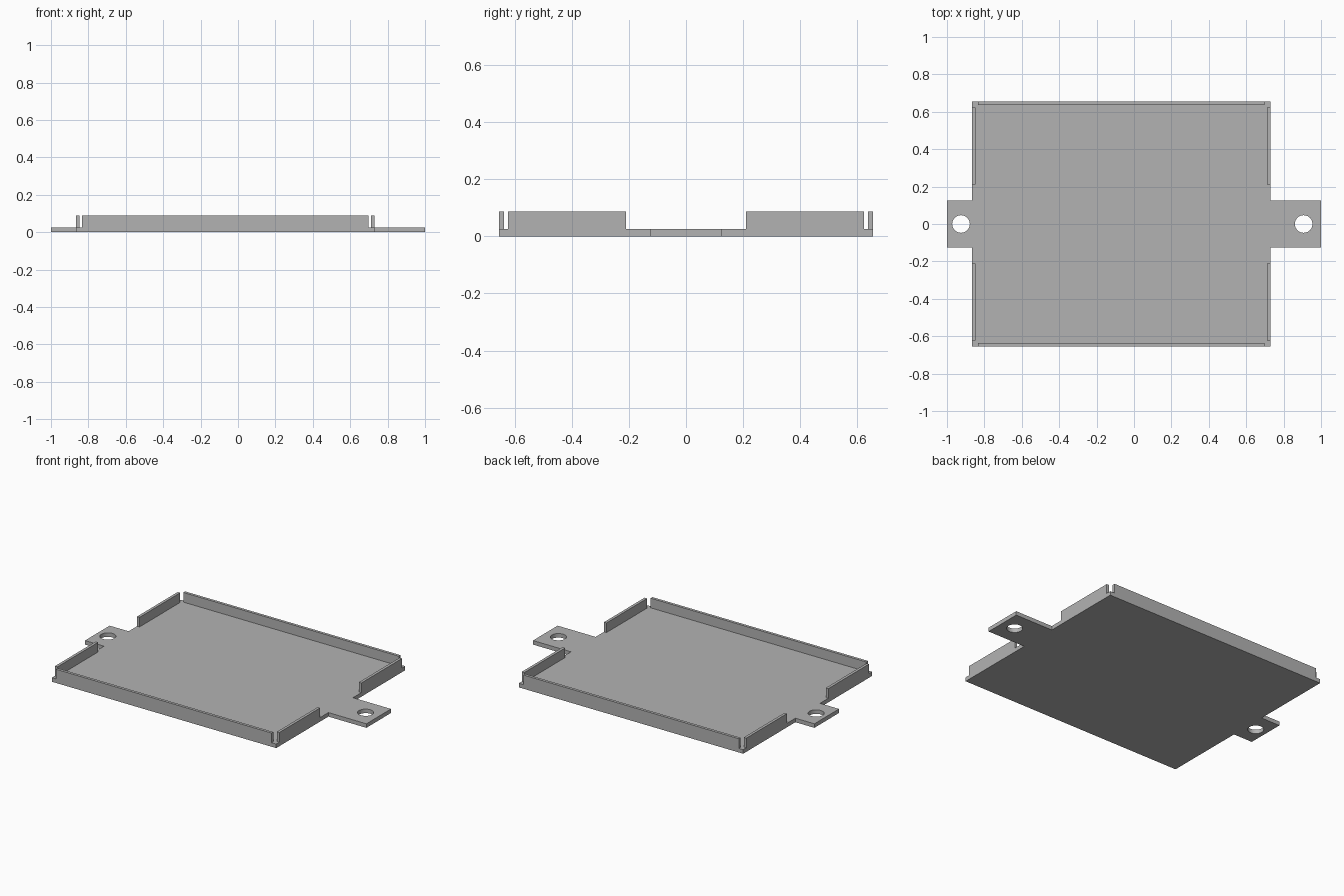
import bpy
import math

if "Cube" in bpy.data.objects:
    bpy.data.objects.remove(bpy.data.objects["Cube"], do_unlink=True)

LEFT, RIGHT, DEPTH = -0.865, 0.73, 0.655    # tray edges
TAB, HOLE = 0.125, 0.047                    # tab half width, hole radius
BASE, TOP, WALL = 0.026, 0.088, 0.018       # plate height, wall top, wall thickness

grey = bpy.data.materials.new("plain grey")
grey.use_nodes = True
colour = (0.45, 0.45, 0.45, 1)
grey.diffuse_color = colour
grey.node_tree.nodes["Principled BSDF"].inputs["Base Color"].default_value = colour


def add_outline(curve, points):
    spline = curve.splines.new("POLY")
    spline.points.add(len(points) - 1)
    for point, (x, y) in zip(spline.points, points):
        point.co = (x, y, 0, 1)
    spline.use_cyclic_u = True


def circle(cx, radius, sides=40):
    angles = [2 * math.pi * i / sides for i in range(sides)]
    return [(cx + radius * math.cos(a), radius * math.sin(a)) for a in angles]


def box(name, x0, x1, y0, y1, z0, z1):
    bpy.ops.mesh.primitive_cube_add(size=1)
    obj = bpy.context.object
    obj.name = name
    obj.location = ((x0 + x1) / 2, (y0 + y1) / 2, (z0 + z1) / 2)
    obj.scale = (x1 - x0, y1 - y0, z1 - z0)
    obj.data.materials.append(grey)


# Base plate with two mounting tabs, each pierced by a round hole
curve = bpy.data.curves.new("base_plate", "CURVE")
curve.dimensions = "2D"
curve.fill_mode = "BOTH"
curve.extrude = BASE / 2
half = [(RIGHT, -DEPTH), (RIGHT, -TAB), (1, -TAB), (1, TAB), (RIGHT, TAB), (RIGHT, DEPTH)]
other = [(LEFT, DEPTH), (LEFT, TAB), (-1, TAB), (-1, -TAB), (LEFT, -TAB), (LEFT, -DEPTH)]
add_outline(curve, half + other)
for hole_x in (-0.925, 0.907):
    add_outline(curve, circle(hole_x, HOLE))
plate = bpy.data.objects.new("base_plate", curve)
bpy.context.collection.objects.link(plate)
plate.location.z = BASE / 2
bpy.ops.object.select_all(action="DESELECT")
plate.select_set(True)
bpy.context.view_layer.objects.active = plate
bpy.ops.object.convert(target="MESH")
plate = bpy.context.object
plate.data.materials.clear()
plate.data.materials.append(grey)
bpy.ops.object.shade_smooth_by_angle(angle=math.radians(30))

# Upright walls, with gaps at the corners and beside the tabs
for side, sign in (("front", -1), ("back", 1)):
    y0, y1 = sorted((sign * DEPTH, sign * (DEPTH - WALL)))
    box(side + "_wall", LEFT + 0.03, RIGHT - 0.033, y0, y1, BASE, TOP)
    y0, y1 = sorted((sign * 0.21, sign * 0.623))
    box("right_" + side + "_wall", LEFT, LEFT + WALL, y0, y1, BASE, TOP)
    box("left_" + side + "_wall", RIGHT - WALL, RIGHT, y0, y1, BASE, TOP)
